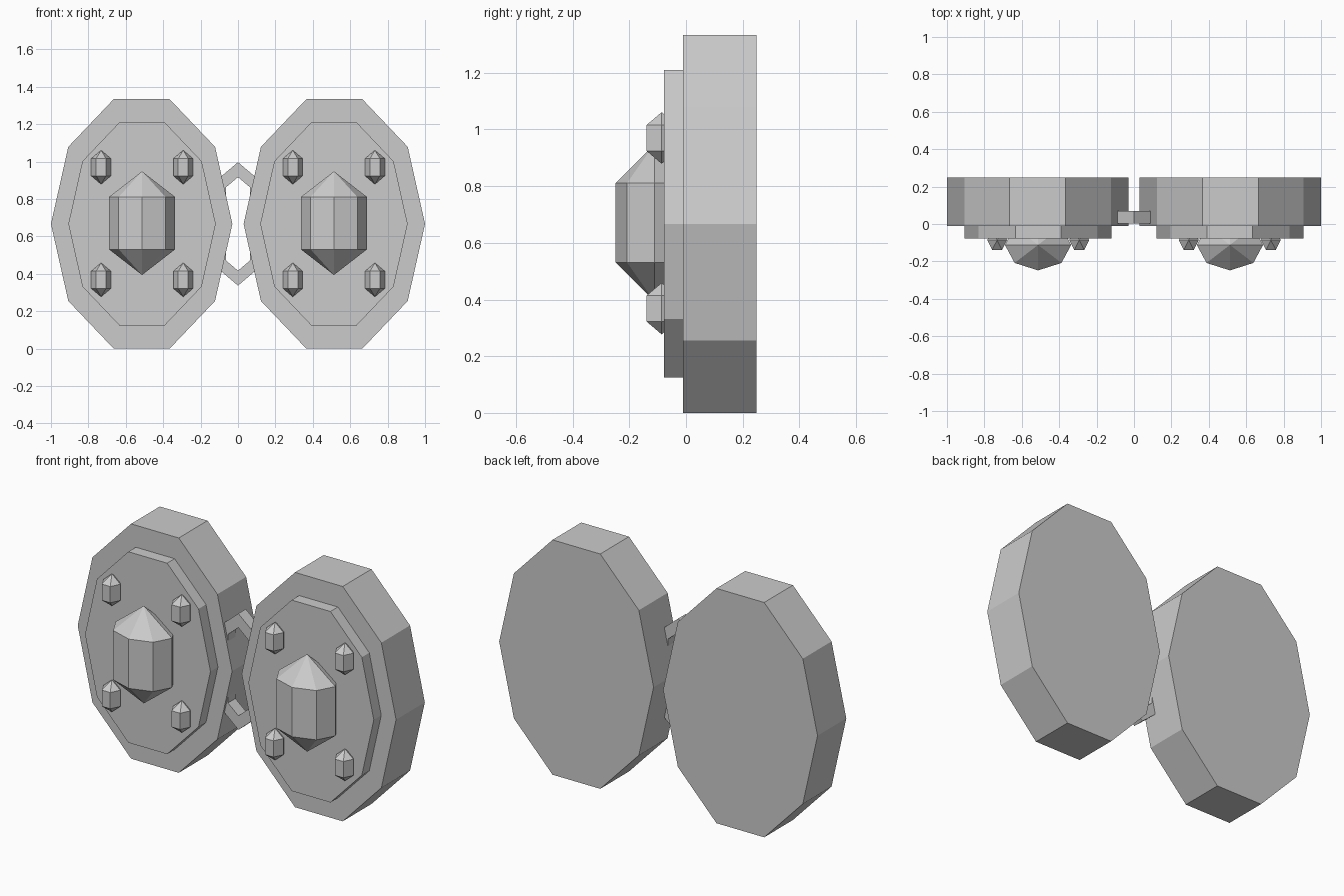
import bpy, bmesh, math

if "Cube" in bpy.data.objects:
    bpy.data.objects.remove(bpy.data.objects["Cube"])

grey = bpy.data.materials.new("plain_grey")
grey.diffuse_color = (0.6, 0.6, 0.6, 1)
grey.use_nodes = True
grey.node_tree.nodes["Principled BSDF"].inputs["Base Color"].default_value = grey.diffuse_color

CZ = 0.667   # height of the centre line
CX = 0.515   # sideways offset of each disc


def make(name, bm):
    bmesh.ops.recalc_face_normals(bm, faces=bm.faces)
    me = bpy.data.meshes.new(name)
    bm.to_mesh(me)
    bm.free()
    me.materials.append(grey)
    ob = bpy.data.objects.new(name, me)
    bpy.context.collection.objects.link(ob)
    return ob


def disc(name, cx, rx, rz, y0, y1):
    """Ten-sided oval slab facing the front."""
    bm = bmesh.new()
    rings = []
    for y in (y0, y1):
        rings.append([bm.verts.new((cx + rx * math.cos(i * math.tau / 10), y,
                                    CZ + rz * math.sin(i * math.tau / 10)))
                      for i in range(10)])
    a, b = rings
    bm.faces.new(a)
    bm.faces.new(b)
    for i in range(10):
        j = (i + 1) % 10
        bm.faces.new((a[i], a[j], b[j], b[i]))
    return make(name, bm)


def gem(name, x, y, z, n, rx, ry, half, tip):
    """Upright prism with a pointed top and bottom."""
    bm = bmesh.new()
    low, high = [[bm.verts.new((x + rx * math.cos(i * math.tau / n),
                                y + ry * math.sin(i * math.tau / n), z + h))
                  for i in range(n)] for h in (-half, half)]
    top = bm.verts.new((x, y, z + tip))
    bottom = bm.verts.new((x, y, z - tip))
    for i in range(n):
        j = (i + 1) % n
        bm.faces.new((low[i], low[j], high[j], high[i]))
        bm.faces.new((high[i], high[j], top))
        bm.faces.new((low[j], low[i], bottom))
    return make(name, bm)


for side, s in (("left", -1), ("right", 1)):
    # Thick back disc and thinner raised front plate
    disc(side + "_disc", s * CX, 0.485, 0.701, -0.01, 0.248)
    disc(side + "_front_plate", s * 0.513, 0.394, 0.57, -0.077, -0.01)
    # Large centre gem
    gem(side + "_large_gem", s * 0.513, -0.112, 0.671, 8, 0.177, 0.136, 0.14, 0.277)
    # Four small corner gems
    for row, z in (("lower", 0.368), ("upper", 0.97)):
        for col, x in (("inner", 0.293), ("outer", 0.732)):
            gem(f"{side}_{row}_{col}_small_gem", s * x, -0.086, z, 6,
                0.053, 0.061, 0.046, 0.091)

# Pointed chain link joining the discs
bm = bmesh.new()


def link_loop(x, corner, tip, y):
    pts = [(0, tip), (x, corner), (x, -corner), (0, -tip), (-x, -corner), (-x, corner)]
    return [bm.verts.new((px, y, CZ + pz)) for px, pz in pts]


loops = [link_loop(0.1, 0.245, 0.33, 0.003), link_loop(0.1, 0.245, 0.33, 0.07),
         link_loop(0.065, 0.195, 0.25, 0.07), link_loop(0.065, 0.195, 0.25, 0.003)]
for k in range(4):
    a, b = loops[k], loops[(k + 1) % 4]
    for i in range(6):
        j = (i + 1) % 6
        bm.faces.new((a[i], a[j], b[j], b[i]))
make("chain_link", bm)
